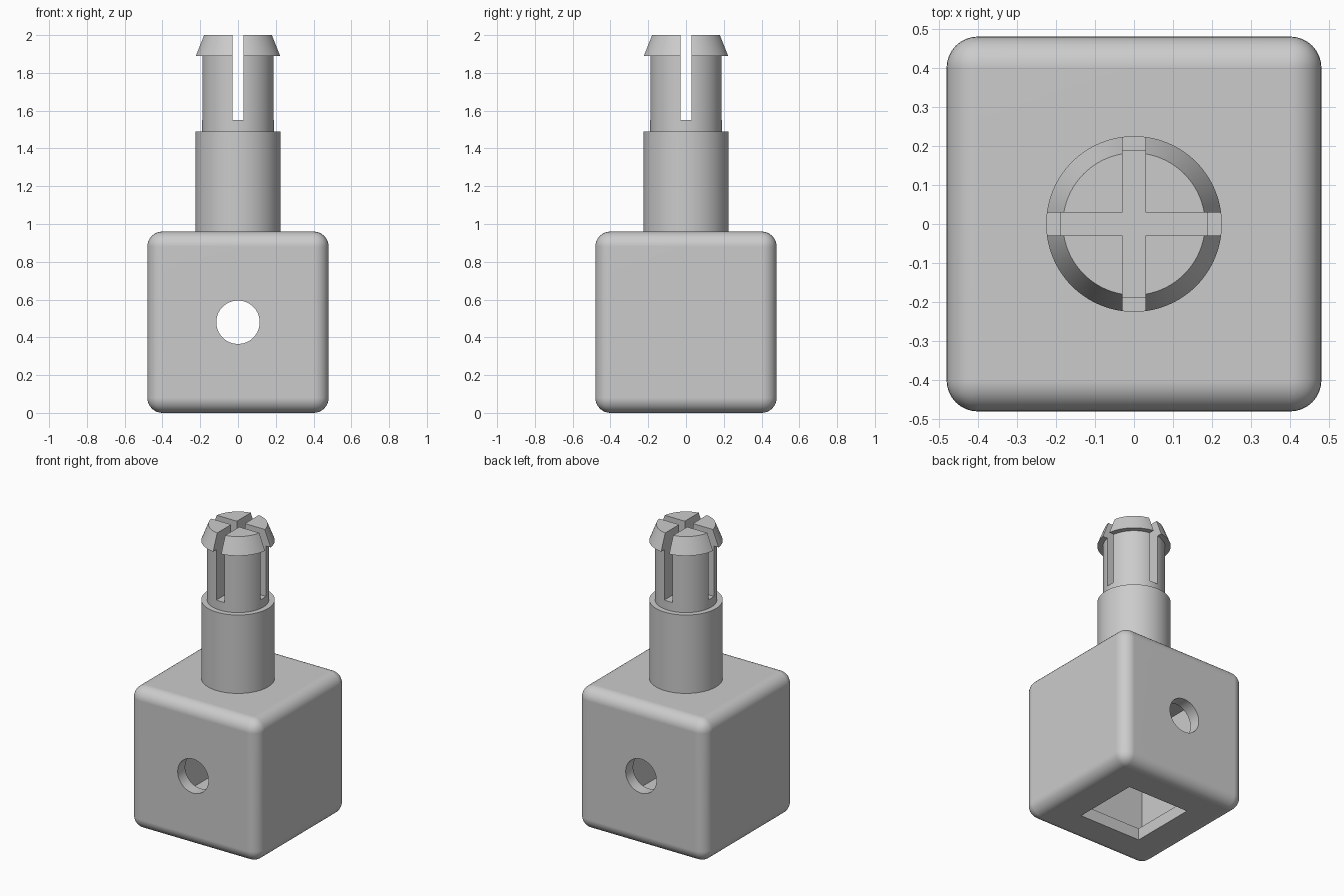
import bpy
import bmesh
import math
from mathutils import Matrix

cube = bpy.data.objects.get("Cube")
if cube:
    bpy.data.objects.remove(cube, do_unlink=True)

grey = bpy.data.materials.new("plain_grey")
grey.use_nodes = True
GREY = (0.6, 0.6, 0.6, 1)
grey.diffuse_color = GREY
grey.node_tree.nodes["Principled BSDF"].inputs["Base Color"].default_value = GREY


def add_object(name, bm):
    bmesh.ops.recalc_face_normals(bm, faces=bm.faces)
    mesh = bpy.data.meshes.new(name)
    bm.to_mesh(mesh)
    bm.free()
    mesh.materials.append(grey)
    obj = bpy.data.objects.new(name, mesh)
    bpy.context.collection.objects.link(obj)
    return obj


def box(name, size, z_low, z_high, round_radius=0):
    """Box centred on the z axis, optionally with rounded edges."""
    bm = bmesh.new()
    scale = Matrix.Diagonal((size[0], size[1], z_high - z_low, 1))
    shift = Matrix.Translation((0, 0, (z_low + z_high) / 2))
    bmesh.ops.create_cube(bm, size=1, matrix=shift @ scale)
    if round_radius:
        bmesh.ops.bevel(bm, geom=bm.edges[:], offset=round_radius, segments=8,
                        profile=0.5, affect='EDGES')
    return add_object(name, bm)


def lathe(name, profile, sides=96):
    """Revolve (radius, height) points around z and close both ends."""
    bm = bmesh.new()
    rings = []
    for r, z in profile:
        rings.append([bm.verts.new((r * math.cos(a), r * math.sin(a), z))
                      for a in (math.tau * i / sides for i in range(sides))])
    for low, high in zip(rings, rings[1:]):
        for i in range(sides):
            j = (i + 1) % sides
            bm.faces.new((low[i], low[j], high[j], high[i]))
    bm.faces.new(rings[0])
    bm.faces.new(rings[-1])
    return add_object(name, bm)


def activate(obj):
    bpy.ops.object.select_all(action='DESELECT')
    obj.select_set(True)
    bpy.context.view_layer.objects.active = obj


def cut(obj, cutter):
    activate(obj)
    mod = obj.modifiers.new("cut", 'BOOLEAN')
    mod.operation = 'DIFFERENCE'
    mod.solver = 'EXACT'
    mod.object = cutter
    bpy.ops.object.modifier_apply(modifier=mod.name)
    bpy.data.objects.remove(cutter, do_unlink=True)


def finish(obj):
    activate(obj)
    bpy.ops.object.shade_smooth_by_angle(angle=math.radians(25))
    mod = obj.modifiers.new("even_normals", 'WEIGHTED_NORMAL')
    mod.keep_sharp = True


# Rounded hollow block with a square opening below and a hole front to back
SIDE, WALL = 0.96, 0.08
INNER = SIDE - 2 * WALL
OPENING = 0.46
block = box("hollow_block", (SIDE, SIDE), 0, SIDE, 0.08)
cut(block, box("cavity_cutter", (INNER, INNER), WALL, SIDE - WALL))
cut(block, box("opening_cutter", (OPENING, OPENING), -0.1, 0.2))
hole = lathe("hole_cutter", [(0.115, -0.6), (0.115, 0.6)], 64)
hole.data.transform(Matrix.Translation((0, 0, SIDE / 2))
                    @ Matrix.Rotation(math.pi / 2, 4, 'X'))
cut(block, hole)
finish(block)

# Stepped peg with a flared snap head
peg = lathe("snap_peg", [(0.225, SIDE), (0.225, 1.49), (0.19, 1.49),
                         (0.19, 1.89), (0.225, 1.89), (0.182, 2)])

# Crossed slots that split the head into four prongs
SLOT = 0.06
for size in ((SLOT, 1), (1, SLOT)):
    cut(peg, box("slot_cutter", size, 1.55, 2.1))
finish(peg)
